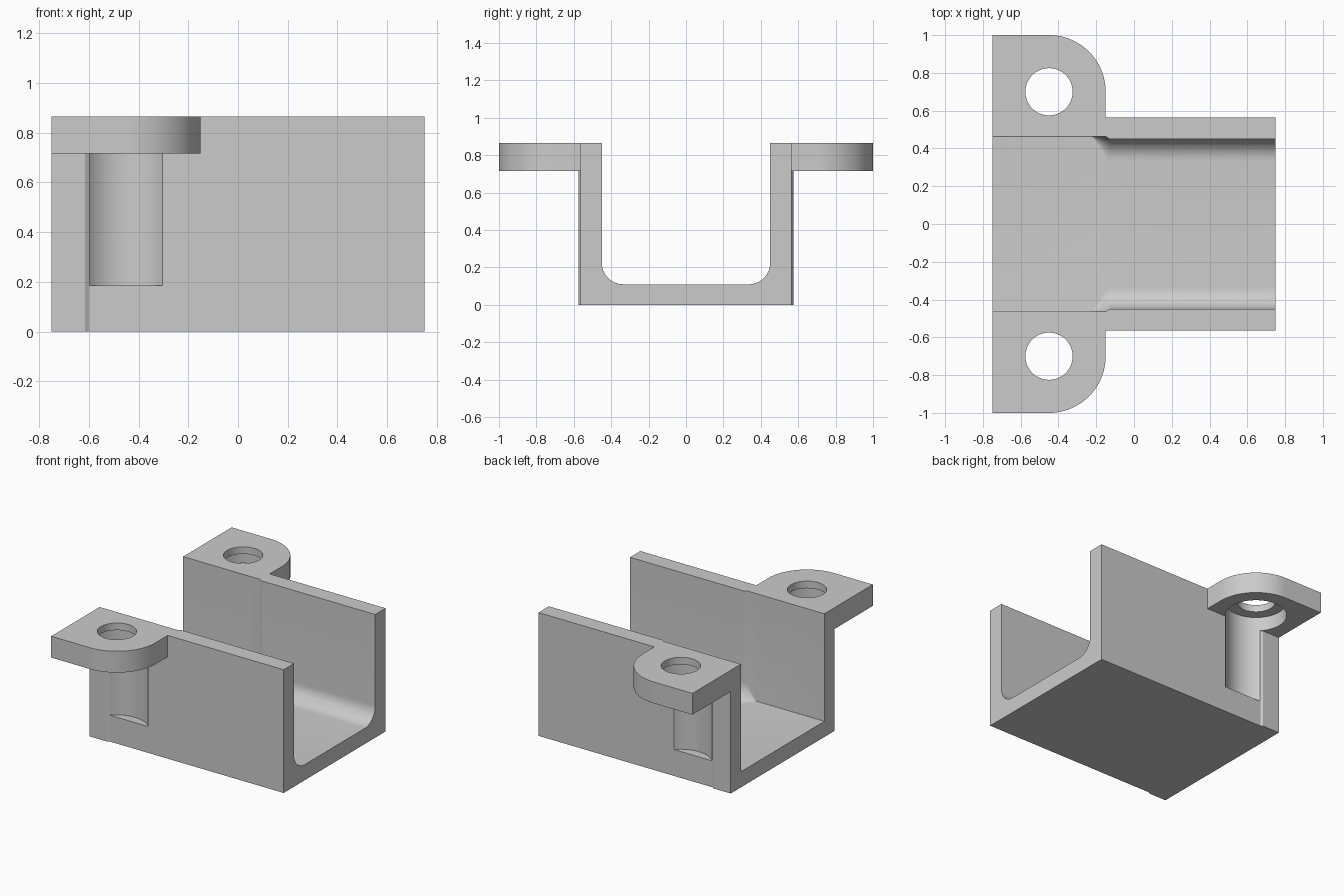
import bpy, bmesh, math

cube = bpy.data.objects.get("Cube")
if cube:
    bpy.data.objects.remove(cube)

LENGTH, HEIGHT = 0.75, 0.865      # half length, full height
FLOOR, EAR_BOTTOM = 0.11, 0.715
HOLE_X, HOLE_Y = -0.45, 0.70

grey = bpy.data.materials.new("plain_grey")
grey.use_nodes = True
grey.diffuse_color = (0.6, 0.6, 0.6, 1)
grey.node_tree.nodes["Principled BSDF"].inputs["Base Color"].default_value = (0.6, 0.6, 0.6, 1)


def loft(name, rings):
    """Closed solid skinned through rings with equal point counts."""
    bm = bmesh.new()
    loops = [[bm.verts.new(p) for p in ring] for ring in rings]
    n = len(loops[0])
    for a, b in zip(loops, loops[1:]):
        for i in range(n):
            j = (i + 1) % n
            bm.faces.new((a[i], a[j], b[j], b[i]))
    bm.faces.new(loops[0])
    bm.faces.new(loops[-1])
    bmesh.ops.recalc_face_normals(bm, faces=bm.faces)
    mesh = bpy.data.meshes.new(name)
    bm.to_mesh(mesh)
    bm.free()
    mesh.materials.append(grey)
    obj = bpy.data.objects.new(name, mesh)
    bpy.context.collection.objects.link(obj)
    return obj


def prism(name, outline, z0, z1):
    return loft(name, [[(x, y, z) for x, y in outline] for z in (z0, z1)])


def arc(cx, cy, r, start, end, steps):
    angles = [math.radians(start + (end - start) * i / steps) for i in range(steps + 1)]
    return [(cx + r * math.cos(a), cy + r * math.sin(a)) for a in angles]


def combine(target, tool, operation):
    mod = target.modifiers.new(operation.lower(), 'BOOLEAN')
    mod.operation = operation
    mod.solver = 'EXACT'
    mod.object = tool
    bpy.context.view_layer.objects.active = target
    bpy.ops.object.modifier_apply(modifier=mod.name)
    bpy.data.objects.remove(tool)


# Channel body, slightly thicker at the ear end
side = [(-LENGTH, 0.575), (-0.615, 0.575), (-0.60, 0.565), (LENGTH, 0.565)]
body = prism("channel_bracket", side + [(x, -y) for x, y in reversed(side)], 0, HEIGHT)


# Inner cavity: square corners at the ear end, blending into filleted corners
def cavity_ring(x, half, r):
    right = arc(half - r, FLOOR + r, r, -90, 0, 12) + [(half, HEIGHT + 0.1)]
    left = [(-y, z) for y, z in reversed(right)]
    return [(x, y, z) for y, z in right + left]


cavity = loft("cavity_cutter", [
    cavity_ring(-LENGTH - 0.1, 0.463, 0.002),
    cavity_ring(-0.22, 0.463, 0.002),
    cavity_ring(-0.15, 0.463, 0.11),
    cavity_ring(-0.13, 0.45, 0.115),
    cavity_ring(LENGTH + 0.1, 0.45, 0.115),
])
combine(body, cavity, 'DIFFERENCE')

# Mounting ears with one rounded corner, screw hole and driver recess
for s in (1, -1):
    outline = [(-LENGTH, 0.52), (-0.15, 0.52)]
    outline += arc(HOLE_X, HOLE_Y, 0.3, 0, 90, 24) + [(-LENGTH, 1.0)]
    ear = prism("ear", [(x, s * y) for x, y in outline], EAR_BOTTOM, HEIGHT)
    combine(body, ear, 'UNION')
    for radius, z0, z1 in ((0.2, 0.185, 0.815), (0.125, 0.5, 1.0)):
        circle = arc(HOLE_X, s * HOLE_Y, radius, 0, 360, 64)[:-1]
        combine(body, prism("hole_cutter", circle, z0, z1), 'DIFFERENCE')

# Smooth the curved walls, keep the edges crisp
bpy.ops.object.select_all(action='DESELECT')
body.select_set(True)
bpy.context.view_layer.objects.active = body
bpy.ops.object.shade_smooth_by_angle(angle=math.radians(30))
